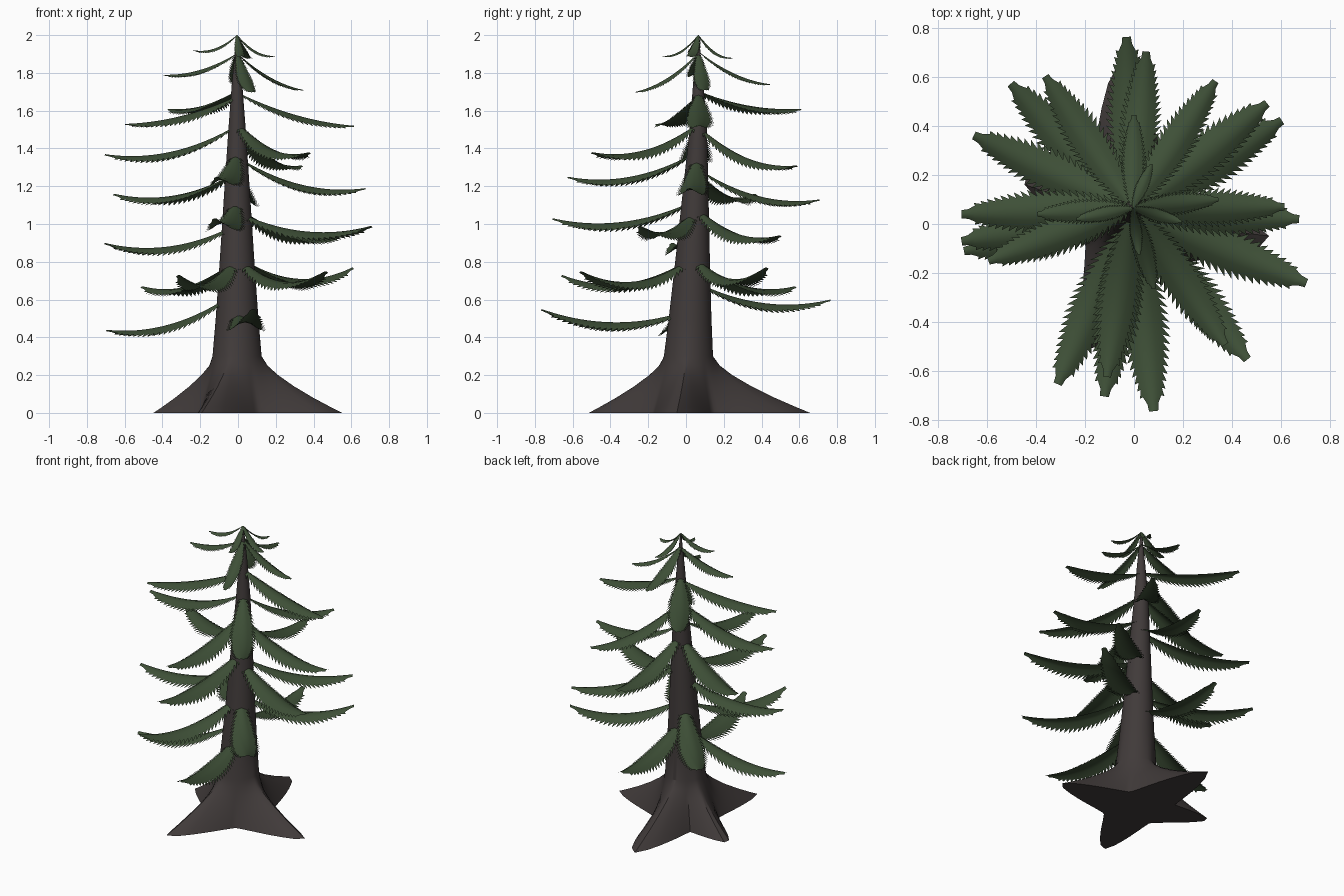
import bpy, bmesh, math
from mathutils import Vector

old = bpy.data.objects.get("Cube")
if old:
    bpy.data.objects.remove(old, do_unlink=True)


def material(name, colour):
    m = bpy.data.materials.new(name)
    m.use_nodes = True
    m.diffuse_color = (*colour, 1)
    m.node_tree.nodes["Principled BSDF"].inputs["Base Color"].default_value = (*colour, 1)
    return m


bark = material("dark bark", (0.052, 0.043, 0.042))
needles = material("needle green", (0.048, 0.079, 0.038))


def finish(name, bm, mat, angle):
    mesh = bpy.data.meshes.new(name)
    bm.to_mesh(mesh)
    bm.free()
    mesh.materials.append(mat)
    obj = bpy.data.objects.new(name, mesh)
    bpy.context.collection.objects.link(obj)
    bpy.ops.object.select_all(action="DESELECT")
    obj.select_set(True)
    bpy.context.view_layer.objects.active = obj
    bpy.ops.object.shade_smooth_by_angle(angle=math.radians(angle))


# Trunk: height and radius pairs, on an axis that leans slightly back
TAPER = [(0, .15), (.3, .13), (.5, .113), (.8, .092), (1.2, .066),
         (1.5, .046), (1.75, .027), (1.99, .004)]


def axis(z):
    return Vector((-.005, .065 * min(z / 1.5, 1), z))


def trunk_radius(z):
    for (z0, r0), (z1, r1) in zip(TAPER, TAPER[1:]):
        if z <= z1:
            return r0 + (r1 - r0) * (z - z0) / (z1 - z0)
    return TAPER[-1][1]


# Root tips on the ground; the trunk foot flares into a star towards them
ROOTS = [(.56, -.06), (-.05, .66), (-.45, .19), (-.18, -.52)]
FOOT, FLARE_TOP, SIDES = .18, .3, 72


def foot_radius(a):
    r = FOOT
    for x, y in ROOTS:
        d = math.remainder(a - math.atan2(y, x), math.tau)
        lobe = math.exp((.06 - math.hypot(d, .06)) / .31)
        r = max(r, FOOT + (math.hypot(x, y) - FOOT) * lobe)
    return r


def build_trunk():
    bm = bmesh.new()
    heights = [0, .03, .08, .14, .2, .25] + [z for z, r in TAPER[1:]]
    rings = []
    for z in heights:
        flare = max(0, 1 - z / FLARE_TOP) ** 1.5
        ring = []
        for i in range(SIDES):
            a = math.tau * i / SIDES
            r = trunk_radius(z)
            r += (foot_radius(a) - r) * flare
            ring.append(bm.verts.new(axis(z) + Vector((math.cos(a), math.sin(a), 0)) * r))
        rings.append(ring)
    for low, high in zip(rings, rings[1:]):
        for i in range(SIDES):
            j = (i + 1) % SIDES
            bm.faces.new((low[i], low[j], high[j], high[i]))
    bm.faces.new(rings[0][::-1])
    bm.faces.new(rings[-1])
    finish("trunk_and_roots", bm, bark, 30)


# Bough: a cambered, sagging blade with a saw-toothed fringe and a blunt tip
def build_bough(name, x, y, tip_z, root_z, rows=24):
    centre = axis(root_z)
    tip = Vector((x, y, tip_z))
    out = Vector((x - centre.x, y - centre.y, 0))
    length = out.length
    out.normalize()
    tip += out * .005
    side = Vector((-out.y, out.x, 0))
    root = centre + out * trunk_radius(root_z) * .5
    sag = .03 if tip_z > 1.45 else .06
    if tip_z > .7 and root_z < .85:
        sag = .08
    width = .005 + .085 * length
    bm = bmesh.new()
    grid = []
    for i in range(rows + 1):
        t = i / rows
        w = width * (.12 + .25 * t + .75 * math.sin(math.pi * t ** .9))
        if t > .95:
            w *= .7
        spine = root.lerp(tip, t) - Vector((0, 0, sag * 4 * t * (1 - t)))
        row = []
        for s in (-1, -.55, 0, .55, 1):
            row.append(bm.verts.new(spine + side * s * w - Vector((0, 0, .45 * w * s * s))))
        grid.append(row)
    for a, b in zip(grid, grid[1:]):
        for k in range(4):
            bm.faces.new((a[k], b[k], b[k + 1], a[k + 1]))
    # Fringe teeth along both edges, shrinking towards the tip
    for i in range(rows - 2):
        a, b = grid[i], grid[i + 1]
        tooth = .042 * length * min(1, .15 + 1.8 * (1 - i / rows))
        for k, s in ((0, -1), (4, 1)):
            point = b[k].co + side * s * tooth + out * tooth * .4
            point.z -= tooth * .6
            v = bm.verts.new(point)
            bm.faces.new((a[k], v, b[k]) if s < 0 else (a[k], b[k], v))
    bmesh.ops.recalc_face_normals(bm, faces=bm.faces)
    if sum(f.normal.z for f in bm.faces) < 0:
        bmesh.ops.reverse_faces(bm, faces=bm.faces)
    finish(name, bm, needles, 50)


# Bough tips (x, y, z) and the height where each leaves the trunk
CROWN = [(-.23, .02, 1.92, 2), (.19, .01, 1.89, 2), (.07, .24, 1.88, 2),
         (.02, -.12, 1.89, 2),
         (-.39, .04, 1.79, 1.9), (.34, .1, 1.71, 1.9), (0, .44, 1.74, 1.91),
         (.08, -.26, 1.7, 1.9)]
UPPER = [(-.36, .6, 1.61, 1.7), (-.59, -.15, 1.53, 1.67), (.61, .07, 1.52, 1.69),
         (-.7, .04, 1.37, 1.51), (.37, -.49, 1.38, 1.52), (.33, .58, 1.31, 1.5),
         (-.11, -.62, 1.25, 1.37), (.67, .02, 1.19, 1.34), (-.65, .36, 1.16, 1.26),
         (.05, .7, 1.13, 1.28)]
LOWER = [(-.12, -.7, 1.03, 1.11), (.7, -.24, .99, 1.05), (.54, .49, .94, 1.07),
         (-.7, -.07, .9, .98), (-.31, -.65, .73, .8), (.46, -.55, .75, .8),
         (.6, .42, .77, .81), (-.5, .57, .67, .79), (-.03, .76, .6, .68),
         (.08, -.76, .55, .53), (-.69, -.11, .44, .61)]

build_trunk()
for tier, boughs in (("crown", CROWN), ("upper", UPPER), ("lower", LOWER)):
    for n, spec in enumerate(boughs):
        build_bough(f"{tier}_bough_{n + 1}", *spec)
